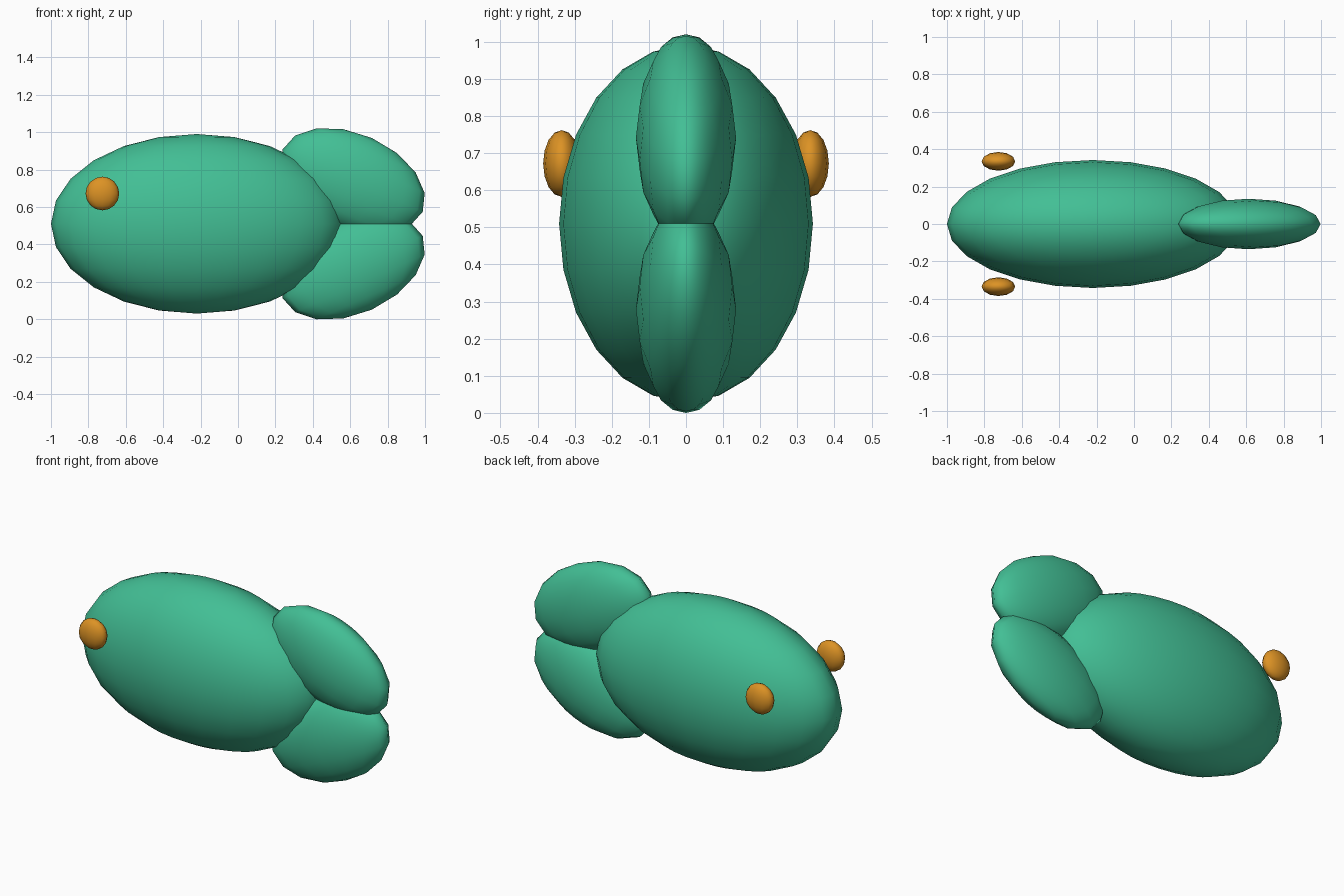
import bpy, math

if "Cube" in bpy.data.objects:
    bpy.data.objects.remove(bpy.data.objects["Cube"])

def material(name, rgb):
    m = bpy.data.materials.new(name)
    m.diffuse_color = (*rgb, 1)
    m.use_nodes = True
    m.node_tree.nodes["Principled BSDF"].inputs["Base Color"].default_value = m.diffuse_color
    return m

green = material("sea green", (0.055, 0.52, 0.30))
orange = material("amber", (0.72, 0.29, 0.018))

def ellipsoid(name, loc, radii, mat, segments, rings, tilt=0.0):
    bpy.ops.mesh.primitive_uv_sphere_add(segments=segments, ring_count=rings, radius=1,
                                         location=loc, rotation=(0, tilt, 0))
    ob = bpy.context.object
    ob.name = name
    ob.scale = radii
    ob.data.materials.append(mat)
    bpy.ops.object.shade_smooth()
    return ob

MID = 0.51

# body
ellipsoid("body", (-0.22, 0, MID), (0.78, 0.342, 0.48), green, 24, 12)

# tail lobes, mirrored about the body's mid height
for name, s in (("upper_tail_lobe", 1), ("lower_tail_lobe", -1)):
    ellipsoid(name, (0.613, 0, MID + s * 0.231), (0.41, 0.135, 0.25), green, 16, 8,
              tilt=s * math.radians(24))

# eyes
for name, s in (("right_eye", -1), ("left_eye", 1)):
    ellipsoid(name, (-0.725, s * 0.335, 0.672), (0.09, 0.05, 0.09), orange, 12, 8)
